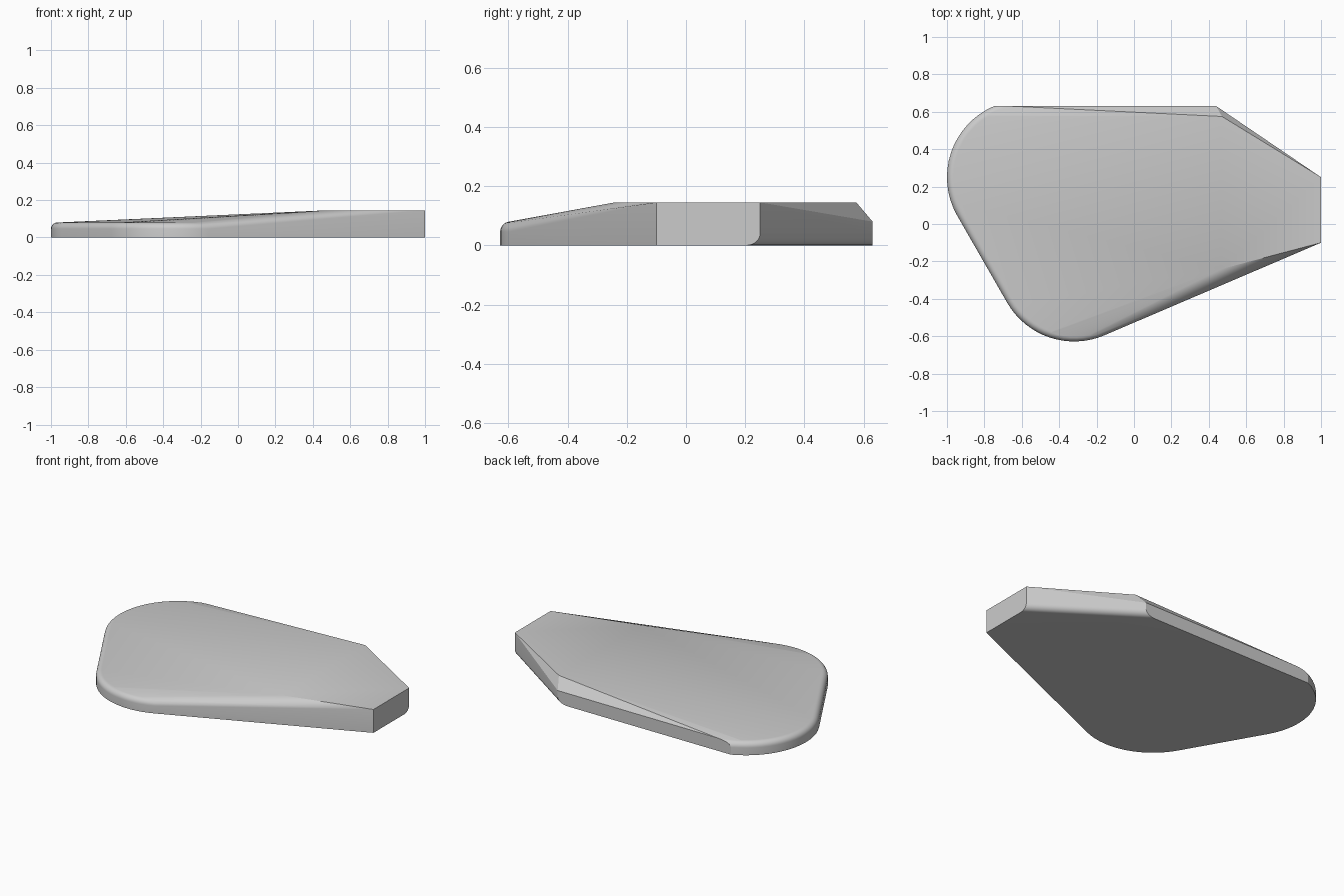
import bpy, bmesh
from math import sin, cos, pi, radians, asin

cube = bpy.data.objects.get("Cube")
if cube:
    bpy.data.objects.remove(cube, do_unlink=True)

TOP, WALL, FILLET = 0.145, 0.046, 0.034   # full height, rounded rim start, rim radius
CORNER, BACK, STEPS = 0.413, 0.63, 16     # plan corner radius, back face, arc steps


def arc(cx, cy, radius, start, end, z):
    """Points of a horizontal arc at height z."""
    angles = [start + (end - start) * i / STEPS for i in range(STEPS + 1)]
    return [(cx + radius * cos(a), cy + radius * sin(a), z) for a in angles]


def rim(inset, z):
    """Both rounded corners; the rear one is cut off by the back face."""
    radius = CORNER - inset
    rear_cut = pi - asin(min(1, (BACK - 0.25) / radius))
    return (arc(-0.587, 0.25, radius, rear_cut, radians(210), z)
            + arc(-0.32, -0.215, radius, radians(210), radians(293), z))


# Bottom outline and rounded upper rim
points = rim(0, 0)
for i in range(8):
    a = pi / 2 * i / 7
    points += rim(FILLET * (1 - cos(a)), WALL + FILLET * sin(a))

# Narrow end wall and raised flat top
points += [(1, -0.1, 0), (1, -0.1, TOP), (1, 0.25, TOP),
           (0.47, 0.575, TOP), (0.47, -0.24, TOP), (0.44, BACK, 0.08)]

# Rounded underside of the slanted rear edge
for i in range(8):
    a = pi / 2 * i / 7
    z, inset = 0.04 * (1 - sin(a)), 1 - cos(a)
    points += [(1, 0.25 - 0.045 * inset, z), (0.44 - 0.067 * inset, BACK, z)]

# Skin the convex slab
bm = bmesh.new()
for p in points:
    bm.verts.new(p)
bmesh.ops.remove_doubles(bm, verts=bm.verts, dist=0.0005)
hull = bmesh.ops.convex_hull(bm, input=bm.verts)
loose = {v for v in hull["geom_interior"] + hull["geom_unused"]
         if isinstance(v, bmesh.types.BMVert)}
bmesh.ops.delete(bm, geom=list(loose), context='VERTS')
bmesh.ops.dissolve_limit(bm, angle_limit=radians(0.3), verts=bm.verts, edges=bm.edges)
bmesh.ops.recalc_face_normals(bm, faces=bm.faces)

mesh = bpy.data.meshes.new("tapered_slab")
bm.to_mesh(mesh)
bm.free()
slab = bpy.data.objects.new("tapered_slab", mesh)
bpy.context.collection.objects.link(slab)

# Plain grey finish
grey = bpy.data.materials.new("light_grey")
grey.use_nodes = True
colour = (0.6, 0.6, 0.6, 1)
grey.diffuse_color = colour
grey.node_tree.nodes["Principled BSDF"].inputs["Base Color"].default_value = colour
mesh.materials.append(grey)

# Smooth rim, crisp bevels
bpy.ops.object.select_all(action='DESELECT')
slab.select_set(True)
bpy.context.view_layer.objects.active = slab
bpy.ops.object.shade_smooth_by_angle(angle=radians(20))
